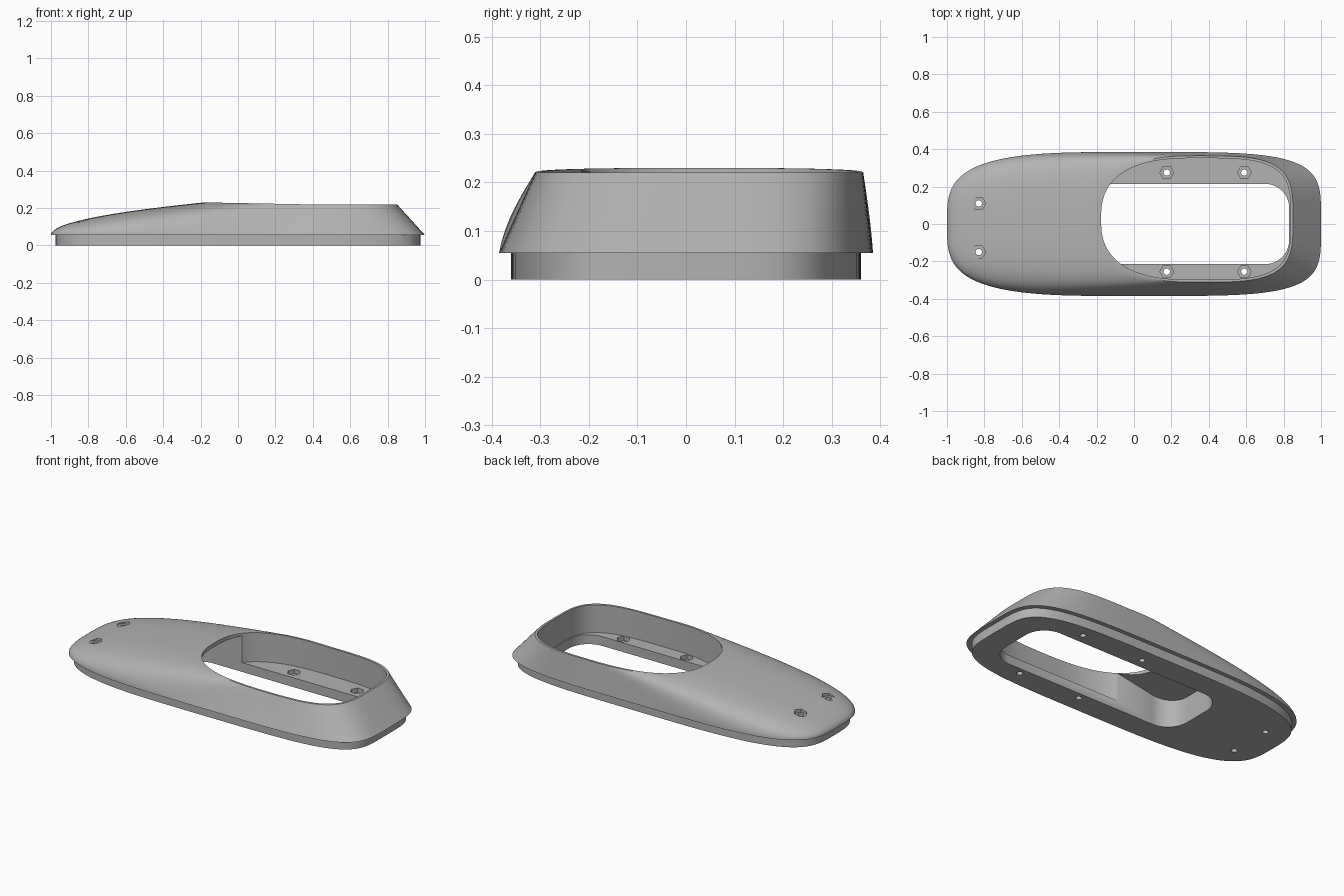
import bpy, bmesh
from math import sin, cos, pi, copysign

if "Cube" in bpy.data.objects:
    bpy.data.objects.remove(bpy.data.objects["Cube"])

SEGMENTS = 128
LEDGE = 0.055

grey = bpy.data.materials.new("plain grey")
grey.use_nodes = True
colour = (0.45, 0.45, 0.45, 1)
grey.diffuse_color = colour
grey.node_tree.nodes["Principled BSDF"].inputs["Base Color"].default_value = colour


def power(v, n):
    return copysign(abs(v) ** (2 / n), v)


def outline(cx, cy, rx, ry, n_left, n_right):
    """Rounded loop, with its own corner fullness at each end."""
    points = []
    for i in range(SEGMENTS):
        a = 2 * pi * i / SEGMENTS
        n = n_right if cos(a) > 0 else n_left
        points.append((cx + rx * power(cos(a), n), cy + ry * power(sin(a), n)))
    return points


def make_object(name, bm):
    bmesh.ops.recalc_face_normals(bm, faces=bm.faces[:])
    mesh = bpy.data.meshes.new(name)
    bm.to_mesh(mesh)
    bm.free()
    mesh.materials.append(grey)
    obj = bpy.data.objects.new(name, mesh)
    bpy.context.collection.objects.link(obj)
    return obj


def loft(name, rings):
    """Skin a list of point rings and close both ends."""
    bm = bmesh.new()
    loops = [[bm.verts.new(p) for p in ring] for ring in rings]
    for low, high in zip(loops, loops[1:]):
        for i in range(len(low)):
            j = (i + 1) % len(low)
            bm.faces.new((low[i], low[j], high[j], high[i]))
    bm.faces.new(loops[0][::-1])
    bm.faces.new(loops[-1])
    return make_object(name, bm)


def flat(loop, z):
    return [(x, y, z) for x, y in loop]


# Outlines of the plinth, the overhanging skirt, the rim and the pocket
plinth = outline(0, 0, 0.975, 0.36, 3.5, 4.5)
skirt = outline(0, 0, 1.0, 0.385, 3.5, 4.5)
rim = outline(0.335, 0.027, 0.515, 0.338, 2.6, 3.7)
pocket = outline(0.331, 0.027, 0.507, 0.325, 2.6, 3.7)


def rim_height(x):
    return 0.22 + 0.01 * min(1, max(0, (0.335 - x) / 0.515))


# Body: straight walls on the right, swelling into a dome on the left
rings = [flat(plinth, 0), flat(plinth, LEDGE), flat(skirt, LEDGE)]
STEPS = 20
for k in range(1, STEPS + 1):
    t = k / STEPS
    ring = []
    for (bx, by), (rx, ry) in zip(skirt, rim):
        bulge = sin(pi / 2 * max(0, -bx))
        u = t ** (1 + 1.08 * bulge)
        z = LEDGE + (rim_height(rx) - LEDGE) * t
        ring.append((bx + (rx - bx) * u, by + (ry - by) * u, z))
    rings.append(ring)
rings.append([(x, y, rim_height(x)) for x, y in pocket])
rings.append(flat(pocket, LEDGE))
body = loft("cover_body", rings)


def cut(cutter):
    mod = body.modifiers.new("cut", "BOOLEAN")
    mod.operation = "DIFFERENCE"
    mod.solver = "EXACT"
    mod.object = cutter
    cutter.hide_render = True
    bpy.context.view_layer.objects.active = body
    bpy.ops.object.modifier_apply(modifier=mod.name)
    bpy.data.objects.remove(cutter)


def prism(x, y, r, sides, bottom, top):
    loop = [(x + r * cos(2 * pi * i / sides), y + r * sin(2 * pi * i / sides))
            for i in range(sides)]
    return loft("hole_cutter", [flat(loop, bottom), flat(loop, top)])


# Through slot with rounded corners and a sloping roof under the dome
slot = []
radius = 0.13
corners = [(0.70, 0.085), (-0.31, 0.085), (-0.31, -0.085), (0.70, -0.085)]
for q, (x, y) in enumerate(corners):
    for i in range(13):
        a = pi / 2 * (q + i / 12)
        slot.append((x + radius * cos(a), y + radius * sin(a)))
cut(loft("slot_cutter", [flat(slot, -0.1),
                         [(x, y, 0.205 + 0.18 * (x + 0.18)) for x, y in slot]]))

# Screw holes: four in the ledge, two in the low end, with hexagonal recesses
screws = [(x, y, 0.03) for x in (0.175, 0.59) for y in (0.275, -0.255)]
screws += [(-0.83, y, 0.122) for y in (0.11, -0.15)]
for x, y, seat in screws:
    cut(prism(x, y, 0.037, 6, seat, seat + 0.09))
    cut(prism(x, y, 0.017, 20, -0.1, 0.3))

bpy.ops.object.select_all(action="DESELECT")
body.select_set(True)
bpy.context.view_layer.objects.active = body
bpy.ops.object.shade_smooth_by_angle(angle=0.6)
